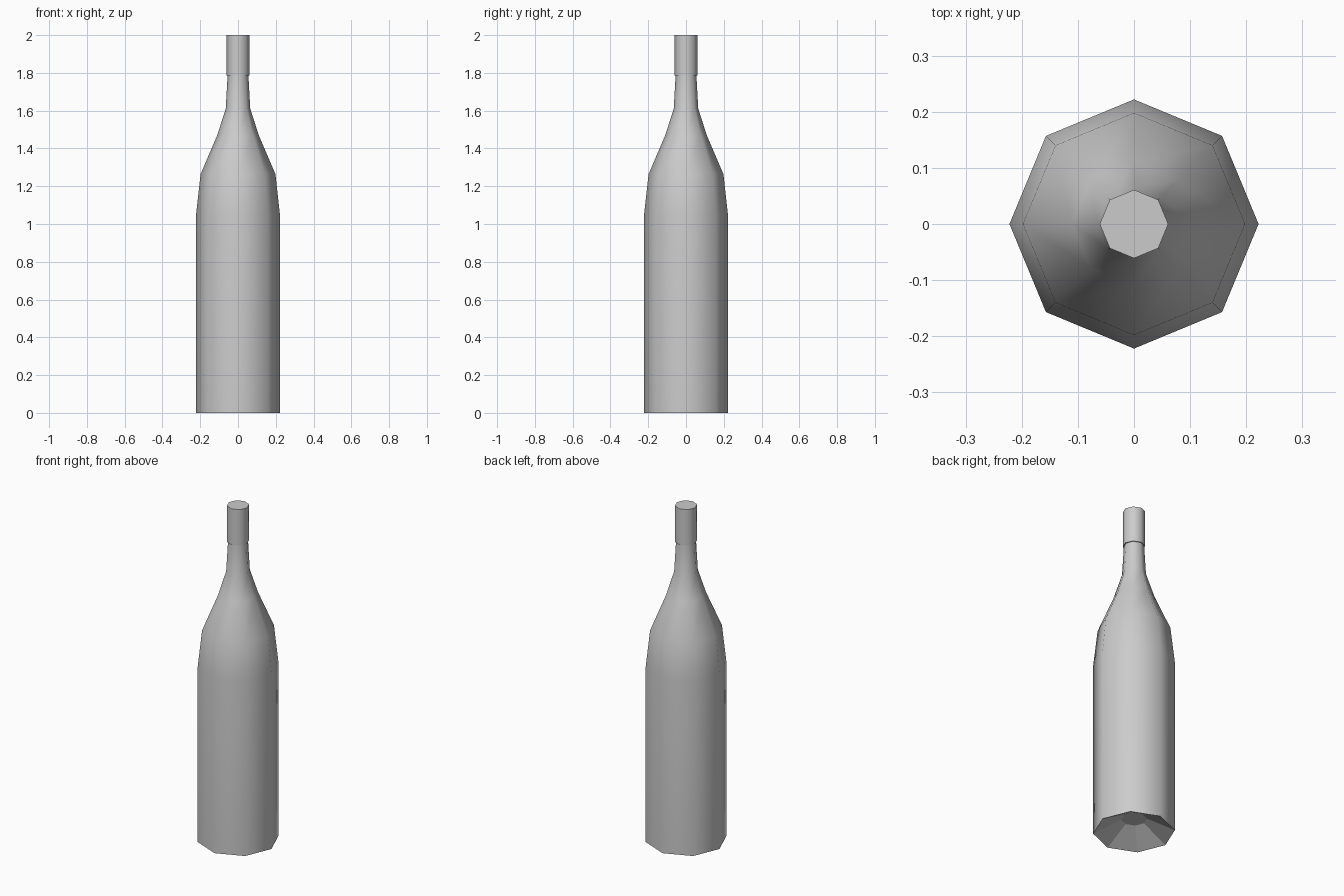
import bpy, bmesh, math

cube = bpy.data.objects.get("Cube")
if cube:
    bpy.data.objects.remove(cube)

SIDES = 8

grey = bpy.data.materials.new("bottle_grey")
grey.use_nodes = True
colour = (0.6, 0.6, 0.6, 1)
grey.diffuse_color = colour
grey.node_tree.nodes["Principled BSDF"].inputs["Base Color"].default_value = colour


def lathe(name, profile, flat_rings=()):
    """Turn a (radius, height) profile into a capped eight-sided part."""
    bm = bmesh.new()
    rings = []
    for r, z in profile:
        angles = [2 * math.pi * i / SIDES for i in range(SIDES)]
        rings.append([bm.verts.new((r * math.cos(a), r * math.sin(a), z)) for a in angles])
    for k, (low, high) in enumerate(zip(rings, rings[1:])):
        for i in range(SIDES):
            j = (i + 1) % SIDES
            face = bm.faces.new((low[i], low[j], high[j], high[i]))
            face.smooth = k not in flat_rings
    bm.faces.new(rings[0][::-1])
    bm.faces.new(rings[-1])
    # Keep hard corners at rims, soft shading around the sides
    for edge in bm.edges:
        if len(edge.link_faces) == 2:
            edge.smooth = edge.calc_face_angle() < math.radians(60)
    mesh = bpy.data.meshes.new(name)
    bm.to_mesh(mesh)
    bm.free()
    mesh.materials.append(grey)
    obj = bpy.data.objects.new(name, mesh)
    bpy.context.collection.objects.link(obj)
    return obj


# Bottle: hollow punt in the base, straight body, shoulder and neck
lathe("bottle_body", [
    (0.07, 0.08), (0.222, 0), (0.222, 1.05), (0.198, 1.265),
    (0.11, 1.47), (0.065, 1.61), (0.055, 1.79),
], flat_rings=(0,))

# Sleeve around the mouth, slightly wider than the neck
lathe("neck_cap", [(0.061, 1.785), (0.061, 2.0)])
